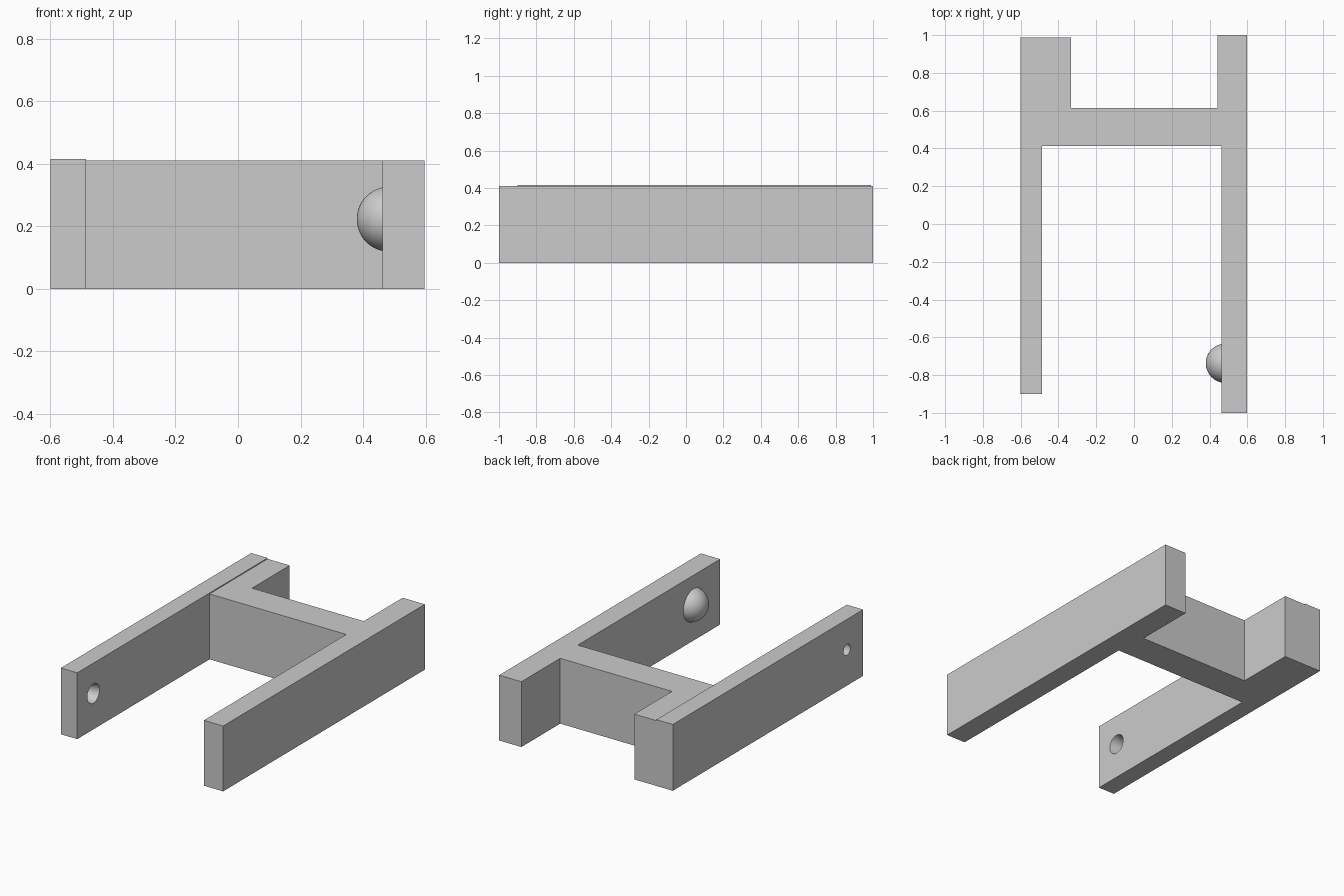
import bpy
import bmesh
from math import pi
from mathutils import Matrix

cube = bpy.data.objects.get("Cube")
if cube:
    bpy.data.objects.remove(cube, do_unlink=True)

HEIGHT = 0.41
grey = bpy.data.materials.new("light_grey")
grey.use_nodes = True
colour = (0.6, 0.6, 0.6, 1)
grey.diffuse_color = colour
grey.node_tree.nodes["Principled BSDF"].inputs["Base Color"].default_value = colour


def add_object(name, bm):
    bmesh.ops.recalc_face_normals(bm, faces=bm.faces)
    mesh = bpy.data.meshes.new(name)
    bm.to_mesh(mesh)
    bm.free()
    mesh.materials.append(grey)
    obj = bpy.data.objects.new(name, mesh)
    bpy.context.collection.objects.link(obj)
    return obj


def extrude_outline(name, outline, height):
    bm = bmesh.new()
    base = bm.faces.new([bm.verts.new((x, y, 0)) for x, y in outline])
    top = bmesh.ops.extrude_face_region(bm, geom=[base])["geom"]
    moved = [v for v in top if isinstance(v, bmesh.types.BMVert)]
    bmesh.ops.translate(bm, verts=moved, vec=(0, 0, height))
    return add_object(name, bm)


# Frame: long arm, crossbar and the two short rear arms
extrude_outline("frame", [
    (0.463, -1), (0.597, -1), (0.597, 1), (0.443, 1), (0.443, 0.615),
    (-0.333, 0.615), (-0.333, 0.988), (-0.486, 0.988),
    (-0.486, 0.412), (0.463, 0.412)], HEIGHT)

# Slightly taller thin arm
arm = extrude_outline("socket_arm", [
    (-0.6, -0.9), (-0.486, -0.9), (-0.486, 0.988), (-0.6, 0.988)], HEIGHT + 0.006)

# Tapered hole through the thin arm, wider on the inside
bm = bmesh.new()
bmesh.ops.create_cone(bm, cap_ends=True, segments=32, radius1=0.033,
                      radius2=0.062, depth=0.124,
                      matrix=Matrix.Translation((-0.543, -0.74, 0.225))
                      @ Matrix.Rotation(pi / 2, 4, "Y"))
cutter = add_object("hole_cutter", bm)
cutter.hide_render = True
cutter.hide_viewport = True
cut = arm.modifiers.new("tapered_hole", "BOOLEAN")
cut.operation = "DIFFERENCE"
cut.solver = "EXACT"
cut.object = cutter

# Round knob on the inner face of the long arm
bm = bmesh.new()
bmesh.ops.create_uvsphere(bm, u_segments=48, v_segments=24, radius=0.104,
                          matrix=Matrix.Translation((0.484, -0.737, 0.223)))
bmesh.ops.bisect_plane(bm, geom=bm.verts[:] + bm.edges[:] + bm.faces[:],
                       plane_co=(0.47, 0, 0), plane_no=(1, 0, 0), clear_outer=True)
for face in bm.faces:
    face.smooth = True
add_object("knob", bm)
